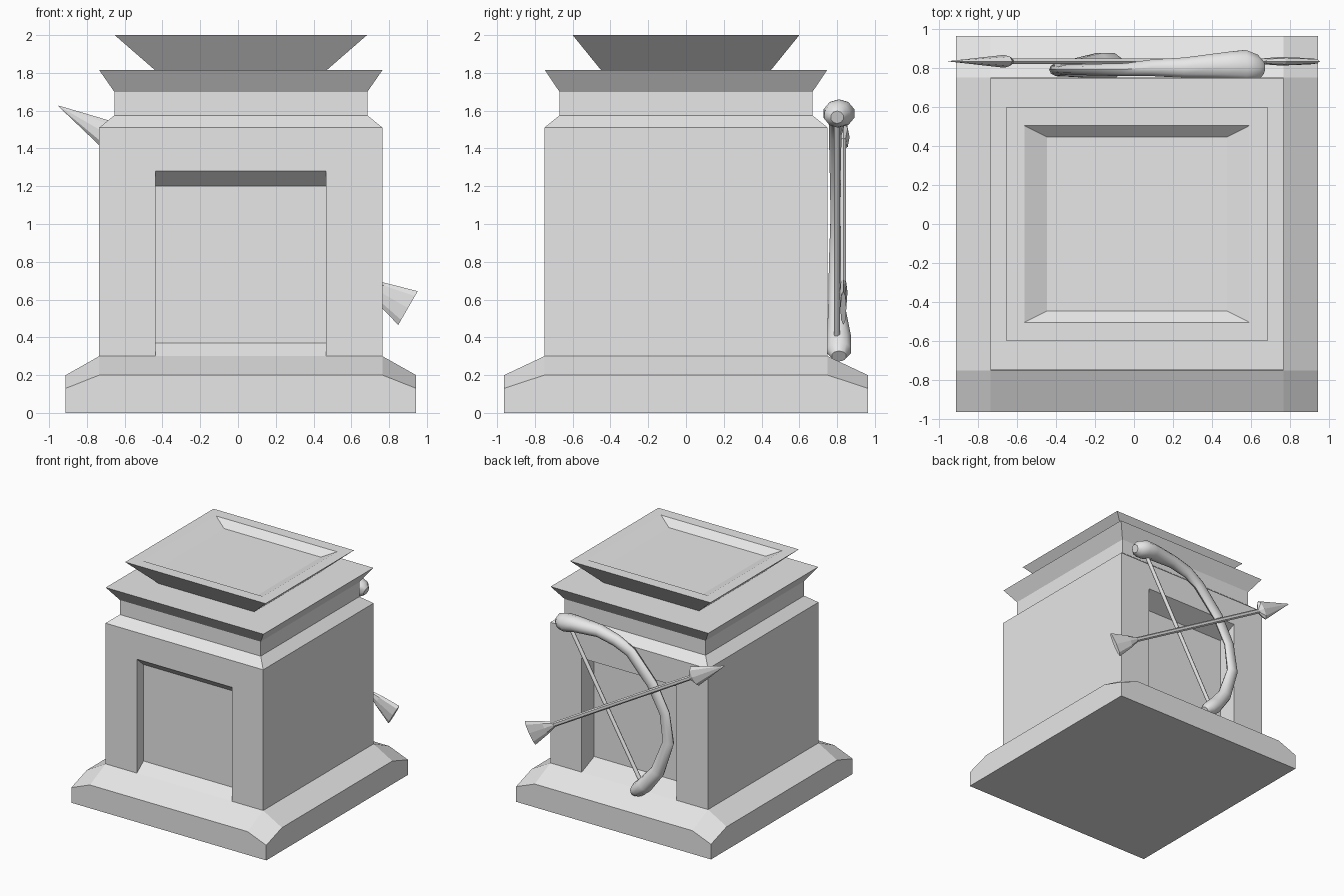
import bpy, bmesh, math
from mathutils import Vector

if "Cube" in bpy.data.objects:
    bpy.data.objects.remove(bpy.data.objects["Cube"])

STONE = (0.8, 0.8, 0.8, 1)
stone = bpy.data.materials.new("pale_stone")
stone.use_nodes = True
stone.diffuse_color = STONE
stone.node_tree.nodes["Principled BSDF"].inputs["Base Color"].default_value = STONE

CX = 0.015  # the building sits slightly off the middle


def finish(name, bm, smooth=None):
    bmesh.ops.recalc_face_normals(bm, faces=bm.faces)
    mesh = bpy.data.meshes.new(name)
    bm.to_mesh(mesh)
    bm.free()
    mesh.materials.append(stone)
    obj = bpy.data.objects.new(name, mesh)
    bpy.context.collection.objects.link(obj)
    if smooth:
        bpy.ops.object.select_all(action="DESELECT")
        obj.select_set(True)
        bpy.context.view_layer.objects.active = obj
        bpy.ops.object.shade_smooth_by_angle(angle=math.radians(smooth))
    return obj


def loft(bm, rings):
    """Bridge successive rings of points and cap both ends."""
    rings = [[bm.verts.new(p) for p in ring] for ring in rings]
    n = len(rings[0])
    for a, b in zip(rings, rings[1:]):
        for i in range(n):
            j = (i + 1) % n
            bm.faces.new((a[i], a[j], b[j], b[i]))
    bm.faces.new(rings[0][::-1])
    bm.faces.new(rings[-1])


def rect(hx, hy, z):
    return [(CX + sx * hx, sy * hy, z)
            for sx, sy in ((-1, -1), (1, -1), (1, 1), (-1, 1))]


def stack(name, levels):
    bm = bmesh.new()
    loft(bm, [rect(*level) for level in levels])
    return finish(name, bm)


def sweep(name, stations, sides, smooth=None):
    """Tube in the xz plane; station = x, y, z, in-plane radius, y radius."""
    pts = [Vector((s[0], 0, s[2])) for s in stations]
    rings = []
    for i, (x, y, z, r, ry) in enumerate(stations):
        t = (pts[min(i + 1, len(pts) - 1)] - pts[max(i - 1, 0)]).normalized()
        side = Vector((-t.z, 0, t.x))
        rings.append([Vector((x, y, z)) + side * r * math.cos(a)
                      + Vector((0, ry * math.sin(a), 0))
                      for a in (math.tau * k / sides for k in range(sides))])
    bm = bmesh.new()
    loft(bm, rings)
    return finish(name, bm, smooth)


# Plinth: sloped top with dropped corners
bm = bmesh.new()
xs, ys = (-0.912, -0.735, 0.765, 0.943), (-0.963, -0.75, 0.75, 0.963)
heights = (0.3, 0.2, 0.13)
grid = [[bm.verts.new((x, y, heights[(i in (0, 3)) + (j in (0, 3))]))
         for j, y in enumerate(ys)] for i, x in enumerate(xs)]
for i in range(3):
    for j in range(3):
        bm.faces.new((grid[i][j], grid[i + 1][j], grid[i + 1][j + 1], grid[i][j + 1]))
rim = [e for e in bm.edges if e.is_boundary]
skirt = bmesh.ops.extrude_edge_only(bm, edges=rim)["geom"]
for v in skirt:
    if isinstance(v, bmesh.types.BMVert):
        v.co.z = 0
bmesh.ops.contextual_create(bm, geom=[e for e in skirt if isinstance(e, bmesh.types.BMEdge)
                                      and e.is_boundary])
finish("plinth", bm)

# Main block, neck and flared cornice
body = stack("body", [(0.75, 0.75, 0.25), (0.75, 0.75, 1.51), (0.67, 0.67, 1.575),
                      (0.67, 0.67, 1.7), (0.75, 0.747, 1.815)])

# Niches in the front and back walls
for name, side, depth in (("front", -1, 0.09), ("back", 1, 0.17)):
    inner = 0.75 - depth
    profile = [(0.95, 0.2), (0.75, 0.3), (inner, 0.37), (inner, 1.2),
               (0.75, 1.28), (0.95, 1.4)]
    bm = bmesh.new()
    loft(bm, [[(x, side * y, z) for y, z in profile] for x in (-0.437, 0.467)])
    cutter = finish(name + "_niche_cutter", bm)
    cutter.hide_render = True
    mod = body.modifiers.new(name + "_niche", "BOOLEAN")
    mod.operation, mod.solver, mod.object = "DIFFERENCE", "EXACT", cutter
    bpy.context.view_layer.objects.active = body
    bpy.ops.object.modifier_apply(modifier=mod.name)
    bpy.data.objects.remove(cutter)

# Flared top slab with a shallow basin
stack("top_slab", [(0.455, 0.45, 1.815), (0.668, 0.6, 2.0),
                   (0.575, 0.503, 2.0), (0.46, 0.445, 1.945)])

# Bow on the back, with heavy rounded ends
sweep("bow", [(0.66, 0.80, 1.565, 0.035, 0.035), (0.63, 0.80, 1.575, 0.065, 0.07),
              (0.57, 0.81, 1.585, 0.075, 0.085), (0.48, 0.81, 1.595, 0.065, 0.075),
              (0.26, 0.80, 1.59, 0.052, 0.055), (0.10, 0.80, 1.55, 0.05, 0.045),
              (-0.03, 0.79, 1.48, 0.05, 0.035), (-0.23, 0.79, 1.26, 0.05, 0.03),
              (-0.35, 0.79, 1.04, 0.048, 0.026), (-0.385, 0.79, 0.8, 0.05, 0.035),
              (-0.29, 0.80, 0.53, 0.058, 0.05), (-0.18, 0.81, 0.39, 0.065, 0.068),
              (-0.11, 0.81, 0.33, 0.06, 0.068), (-0.07, 0.81, 0.30, 0.035, 0.04)],
      10, 40)
sweep("bow_string", [(0.53, 0.80, 1.53, 0.016, 0.016), (-0.13, 0.80, 0.40, 0.016, 0.016)], 8, 50)

# Arrow crossing the bow: shaft, flattened head and flared tail
TIP, TAIL, ARROW_Y = Vector((-0.95, 0, 1.625)), Vector((0.90, 0, 0.555)), 0.833


def arrow_part(name, stations, sides):
    along = [(TIP.lerp(TAIL, t), r, ry) for t, r, ry in stations]
    sweep(name, [(p.x, ARROW_Y, p.z, r, ry) for p, r, ry in along], sides)


arrow_part("arrow_shaft", [(0.14, 0.02, 0.016), (0.92, 0.02, 0.016)], 6)
arrow_part("arrow_head", [(0, 0.002, 0.001), (0.155, 0.082, 0.033), (0.175, 0.02, 0.016)], 8)
arrow_part("arrow_tail", [(0.875, 0.02, 0.016), (0.92, 0.055, 0.022), (1, 0.103, 0.016)], 8)
